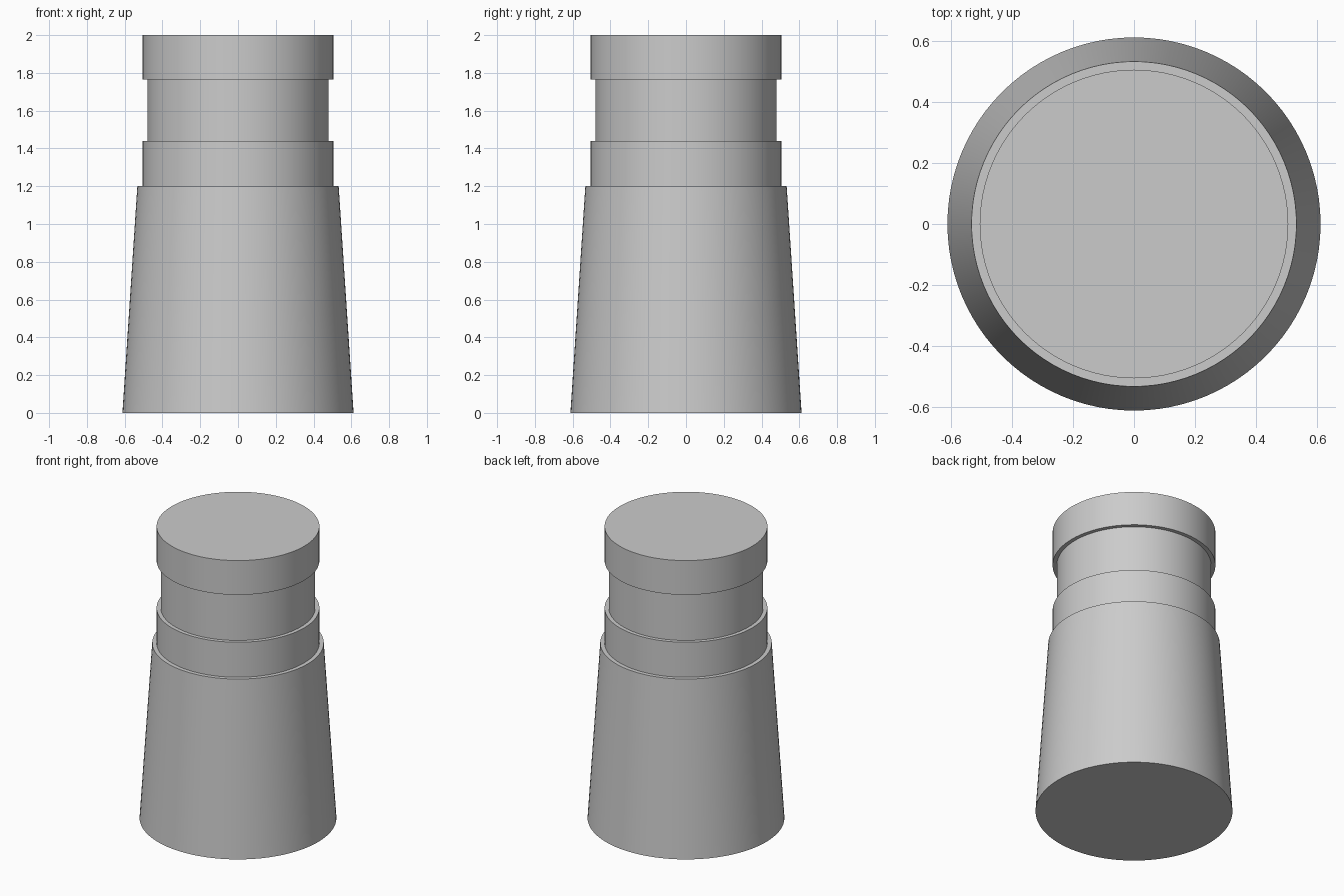
import bpy
import bmesh
import math

cube = bpy.data.objects.get("Cube")
if cube:
    bpy.data.objects.remove(cube, do_unlink=True)

# Single plain grey
grey = bpy.data.materials.new("plain_grey")
grey.use_nodes = True
colour = (0.6, 0.6, 0.6, 1)
grey.diffuse_color = colour
grey.node_tree.nodes["Principled BSDF"].inputs["Base Color"].default_value = colour


def turned_body(name, profile, sides=96):
    """Revolve a (radius, height) profile around z, with flat end caps."""
    bm = bmesh.new()
    rings = []
    for radius, z in profile:
        rings.append([bm.verts.new((radius * math.cos(math.tau * i / sides),
                                    radius * math.sin(math.tau * i / sides), z))
                      for i in range(sides)])
    for low, high in zip(rings, rings[1:]):
        for i in range(sides):
            j = (i + 1) % sides
            bm.faces.new((low[i], low[j], high[j], high[i]))
    bm.faces.new(rings[0][::-1])
    bm.faces.new(rings[-1])
    mesh = bpy.data.meshes.new(name)
    bm.to_mesh(mesh)
    bm.free()
    mesh.materials.append(grey)
    obj = bpy.data.objects.new(name, mesh)
    bpy.context.collection.objects.link(obj)
    bpy.ops.object.select_all(action="DESELECT")
    obj.select_set(True)
    bpy.context.view_layer.objects.active = obj
    bpy.ops.object.shade_smooth_by_angle(angle=math.radians(30))
    return obj


# Tapered base, stepped collar, recessed neck and flat cap in one closed turning
turned_body("stepped_tapered_body", [
    (0.612, 0), (0.533, 1.2),
    (0.506, 1.2), (0.506, 1.44),
    (0.48, 1.44), (0.48, 1.765),
    (0.506, 1.765), (0.506, 2),
])
